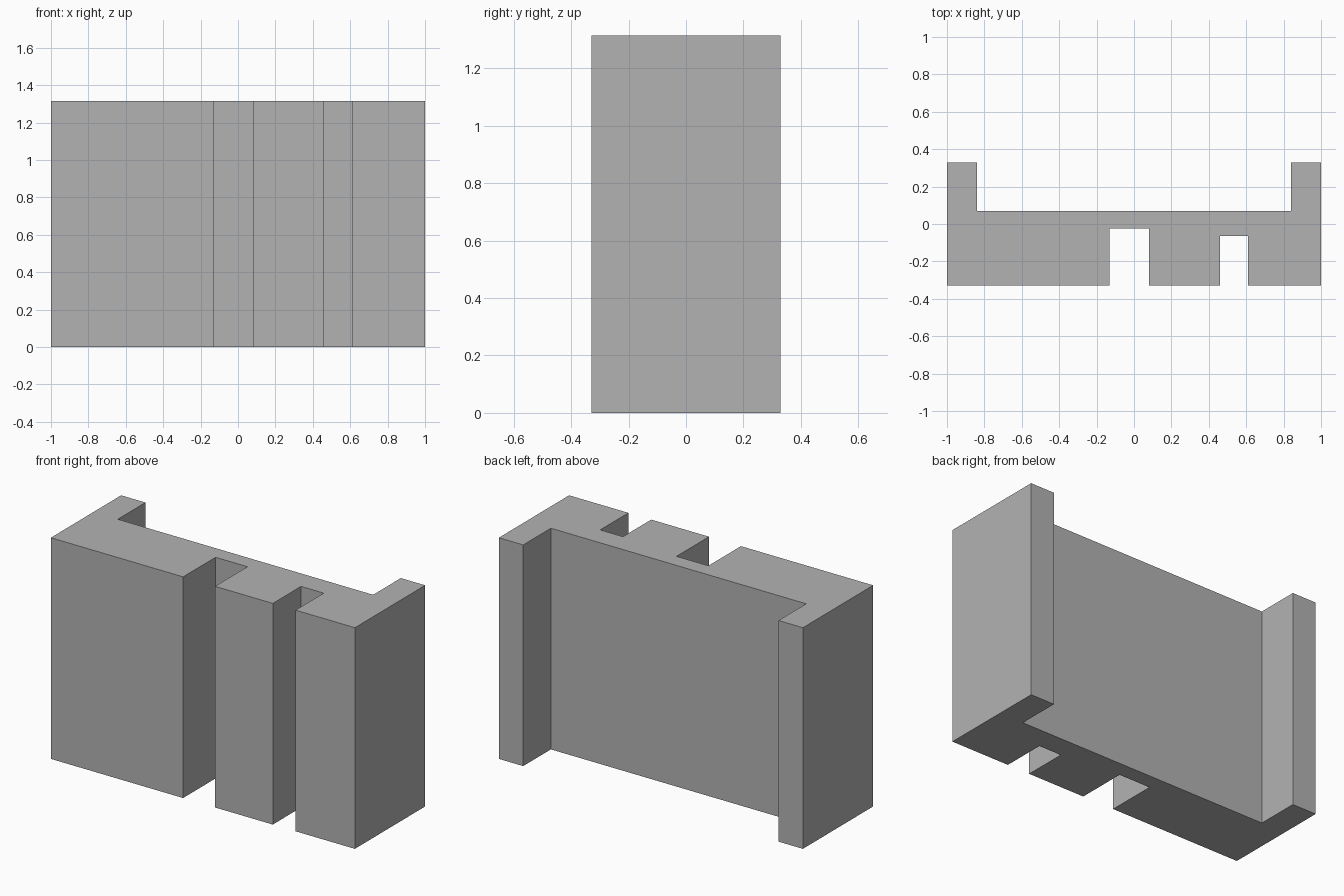
import bpy
import bmesh

cube = bpy.data.objects.get("Cube")
if cube:
    bpy.data.objects.remove(cube, do_unlink=True)

HEIGHT = 1.315
FRONT, BACK = -0.33, 0.33

# Plain grey material
grey = bpy.data.materials.new("plain_grey")
grey.use_nodes = True
colour = (0.45, 0.45, 0.45, 1)
grey.diffuse_color = colour
grey.node_tree.nodes["Principled BSDF"].inputs["Base Color"].default_value = colour


def extrude_profile(name, outline, height):
    """Raise a flat outline into a solid prism."""
    bm = bmesh.new()
    base = bm.faces.new([bm.verts.new((x, y, 0)) for x, y in outline])
    top = bmesh.ops.extrude_face_region(bm, geom=[base], use_keep_orig=True)["geom"]
    verts = [v for v in top if isinstance(v, bmesh.types.BMVert)]
    bmesh.ops.translate(bm, verts=verts, vec=(0, 0, height))
    bmesh.ops.recalc_face_normals(bm, faces=bm.faces)
    mesh = bpy.data.meshes.new(name)
    bm.to_mesh(mesh)
    bm.free()
    mesh.materials.append(grey)
    obj = bpy.data.objects.new(name, mesh)
    bpy.context.collection.objects.link(obj)
    return obj


# Front edge with its two slots: left side, right side, slot bottom
outline = [(-1, FRONT)]
for x0, x1, depth in [(-0.13, 0.08, -0.025), (0.46, 0.61, -0.065)]:
    outline += [(x0, FRONT), (x0, depth), (x1, depth), (x1, FRONT)]
outline.append((1, FRONT))

# Back edge with a broad recess between two end flanges
inner, recess = 0.84, 0.07
outline += [(1, BACK), (inner, BACK), (inner, recess),
            (-inner, recess), (-inner, BACK), (-1, BACK)]

extrude_profile("slotted_wall_block", outline, HEIGHT)
